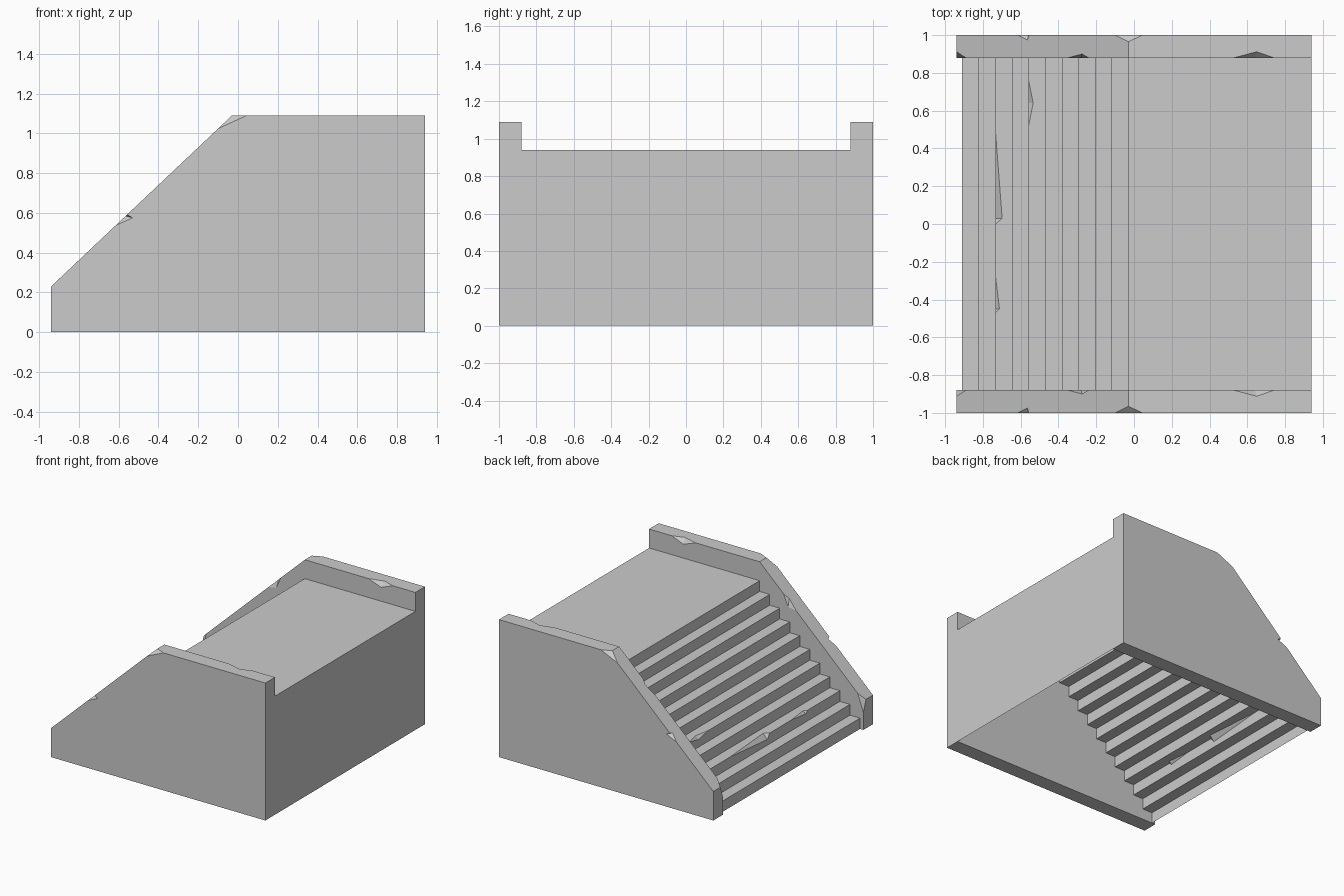
import bpy, bmesh

if "Cube" in bpy.data.objects:
    bpy.data.objects.remove(bpy.data.objects["Cube"])

STEPS = 11
X0, RUN = -0.91, 0.088
RISE = 0.94 / STEPS
X_BACK, Y_IN, Y_OUT = 0.94, 0.88, 1.0


def make_object(name, bm):
    mesh = bpy.data.meshes.new(name)
    bm.to_mesh(mesh)
    bm.free()
    ob = bpy.data.objects.new(name, mesh)
    bpy.context.collection.objects.link(ob)
    return ob


def slope(x):
    # height of the sloping top of the side wall
    return 0.23 + 0.945 * (x + 0.94)


# Side wall: extruded profile
profile = [(-0.94, 0), (X_BACK, 0), (X_BACK, 1.09), (-0.03, 1.09), (-0.94, 0.23)]
bm = bmesh.new()
face = bm.faces.new([bm.verts.new((x, Y_IN, z)) for x, z in profile])
ext = bmesh.ops.extrude_face_region(bm, geom=[face])
new_verts = [g for g in ext["geom"] if isinstance(g, bmesh.types.BMVert)]
bmesh.ops.translate(bm, verts=new_verts, vec=(0, Y_OUT - Y_IN, 0))
bmesh.ops.recalc_face_normals(bm, faces=bm.faces)
wall = make_object("side_walls", bm)

# Chips broken from the wall edges; the last point of each lies outside the wall
chips = [
    [(-0.10, 1, 1.024), (0.045, 1, 1.09), (-0.03, 0.965, 1.09), (-0.04, 1.04, 1.14)],
    [(-0.615, 1, slope(-0.615)), (-0.53, 1, 0.575),
     (-0.565, 0.975, slope(-0.565)), (-0.58, 1.03, 0.62)],
    [(0.53, 0.88, 1.09), (0.74, 0.88, 1.09), (0.65, 0.912, 1.09),
     (0.64, 0.88, 1.05), (0.64, 0.84, 1.13)],
    [(-0.35, 0.88, slope(-0.35)), (-0.24, 0.88, slope(-0.24)),
     (-0.275, 0.90, slope(-0.275)), (-0.28, 0.88, 0.80), (-0.32, 0.84, 0.90)],
    [(-0.94, 0.912, 0.23), (-0.89, 0.88, slope(-0.89)), (-0.94, 0.88, 0.14),
     (-0.98, 0.84, 0.27)],
]
bm = bmesh.new()
for pts in chips:
    bmesh.ops.convex_hull(bm, input=[bm.verts.new(p) for p in pts])
bmesh.ops.recalc_face_normals(bm, faces=bm.faces)
cutter = make_object("chip_cutter", bm)
cutter.hide_render = True
cutter.hide_viewport = True

cut = wall.modifiers.new("chips", 'BOOLEAN')
cut.operation = 'DIFFERENCE'
cut.solver = 'EXACT'
cut.object = cutter
mirror = wall.modifiers.new("mirror", 'MIRROR')
mirror.use_axis = (False, True, False)

# Worn dents per step: start y, end y, deepest y, depth back, depth down
dents = {
    2: [(-0.47, -0.27, -0.45, 0.022, 0.02), (0.0, 0.50, 0.03, 0.036, 0.04)],
    4: [(0.52, 0.76, 0.64, 0.024, 0.025)],
}

# Staircase: open-bottomed sheet of risers, treads, landing and back
bm = bmesh.new()


def add_face(pts):
    bm.faces.new([bm.verts.new(p) for p in pts])


for i in range(STEPS):
    x, z = X0 + RUN * i, RISE * (i + 1)
    x_next = X0 + RUN * (i + 1) if i < STEPS - 1 else X_BACK
    tread_edge, riser_edge = [(x, -Y_IN, z)], [(x, -Y_IN, z)]
    for y0, y1, ym, back, down in dents.get(i, []):
        a, b = (x, y0, z), (x, y1, z)
        c, d = (x + back, ym, z), (x, ym, z - down)
        tread_edge += [a, c, b]
        riser_edge += [a, d, b]
        add_face([a, d, c])
        add_face([b, c, d])
    tread_edge.append((x, Y_IN, z))
    riser_edge.append((x, Y_IN, z))
    add_face([(x, Y_IN, z - RISE), (x, -Y_IN, z - RISE)] + riser_edge)
    add_face([(x_next, Y_IN, z), (x_next, -Y_IN, z)] + tread_edge)
add_face([(X_BACK, -Y_IN, 0), (X_BACK, Y_IN, 0),
          (X_BACK, Y_IN, 0.94), (X_BACK, -Y_IN, 0.94)])
bmesh.ops.remove_doubles(bm, verts=bm.verts, dist=1e-5)
bmesh.ops.recalc_face_normals(bm, faces=bm.faces)

# Make sure the landing faces up
landing = max(bm.faces, key=lambda f: f.calc_center_median().z)
if landing.normal.z < 0:
    bmesh.ops.reverse_faces(bm, faces=bm.faces)
make_object("staircase", bm)
